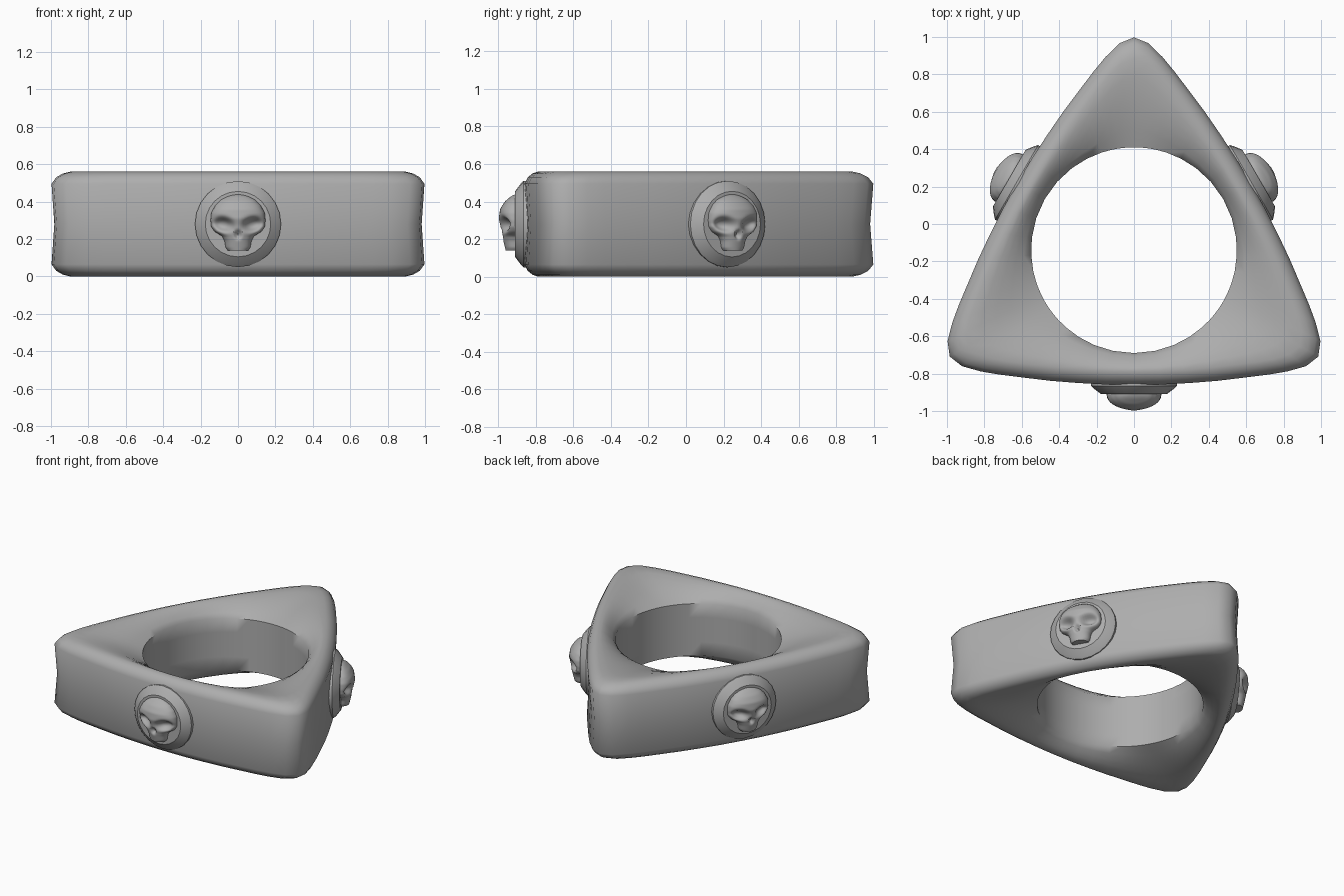
import bpy, bmesh, math
from mathutils import Matrix, Vector

if "Cube" in bpy.data.objects:
    bpy.data.objects.remove(bpy.data.objects["Cube"])

metal = bpy.data.materials.new("grey metal")
metal.diffuse_color = (0.42, 0.42, 0.42, 1)
metal.use_nodes = True
metal.node_tree.nodes["Principled BSDF"].inputs["Base Color"].default_value = metal.diffuse_color
CY, MID = -0.14, 0.28          # ring axis in y, half height


def finish(bm, name, angle=35):
    bmesh.ops.recalc_face_normals(bm, faces=bm.faces)
    me = bpy.data.meshes.new(name)
    bm.to_mesh(me)
    bm.free()
    me.materials.append(metal)
    ob = bpy.data.objects.new(name, me)
    bpy.context.collection.objects.link(ob)
    bpy.context.view_layer.objects.active = ob
    ob.select_set(True)
    bpy.ops.object.shade_smooth_by_angle(angle=math.radians(angle))
    ob.select_set(False)
    return ob


def interp(table, t):
    for (a, p), (b, q) in zip(table, table[1:]):
        if t <= b:
            return p + (q - p) * (t - a) / (b - a)
    return table[-1][1]


def bridge(bm, rows, closed):
    n = len(rows[0])
    for a, b in zip(rows, rows[1:]):
        for i in range(n if closed else n - 1):
            j = (i + 1) % n
            bm.faces.new((a[i], a[j], b[j], b[i]))


# Three-sided outline with bulging sides, relative to the ring axis
half = [(0.15, -.718), (0.3, -.71), (0.45, -.698), (0.6, -.68), (0.72, -.665),
        (0.82, -.648), (0.92, -.62)]
side = [(-x, y) for x, y in reversed(half)] + [(0, -.72)] + half + [(0.985, -.569)]
outline = []
for k in range(3):
    rot = Matrix.Rotation(k * 2 * math.pi / 3, 2)
    outline += [rot @ Vector(p) for p in side]

# Ring body: outer wall, rounded rims, dished faces and round finger hole
half_profile = [("s", 0.985, 0.0), ("s", 1.0, 0.215), ("s", 0.975, 0.25), ("s", 0.94, 0.27),
                ("s", 0.90, 0.28)]
half_profile += [("d", t, 0.28 - 0.09 * t ** 1.8) for t in (0.2, 0.4, 0.6, 0.8, 1.0)]
half_profile += [("d", 1.0, 0.09)]
profile = half_profile + [(m, v, -z) for m, v, z in reversed(half_profile[1:])]
bm = bmesh.new()
rows = []
for mode, v, z in profile:
    row = []
    for p in outline:
        if mode == "s":
            q = p * v
        else:
            q = (p * 0.90).lerp(p.normalized() * 0.55, v)
        row.append(bm.verts.new((q.x, q.y + CY, z + MID)))
    rows.append(row)
bridge(bm, rows + [rows[0]], True)
finish(bm, "ring_body", 50)

# Skull silhouette half width and relief depth by height
WIDTH = [(.14, .055), (.155, .066), (.19, .072), (.215, .085), (.24, .125), (.265, .143),
         (.30, .147), (.34, .143), (.38, .122), (.41, .092), (.43, .052), (.44, .005)]
DEPTH = [(.14, .055), (.20, .07), (.25, .08), (.31, .092), (.36, .085), (.40, .06),
         (.43, .025), (.44, .0)]


def dent(x, z, cx, cz, rx, rz):
    return math.exp(-(((x - cx) / rx) ** 2 + ((z - cz) / rz) ** 2) ** 1.5)


def skull(name, mat):
    bm = bmesh.new()
    rows = []
    for i in range(41):
        z = .14 + .30 * i / 40
        w, d = interp(WIDTH, z), interp(DEPTH, z)
        row = [bm.verts.new((w, -.74, z)), ]
        for k in range(33):
            a = math.pi * k / 32
            x = w * math.cos(a)
            out = d * max(math.sin(a), 0) ** 0.8
            cut = .05 * dent(abs(x), z - .12 * abs(x), .078, .27, .048, .034)
            cut += .025 * dent(x, z, 0, .225, .016, .022)
            row.append(bm.verts.new((x, -.765 - max(out - cut, 0), z)))
        row.append(bm.verts.new((-w, -.74, z)))
        rows.append(row)
    bridge(bm, rows, False)
    bm.faces.new(rows[0])
    bm.faces.new(rows[-1])
    bm.transform(mat)
    finish(bm, name, 50)


def bezel(name, mat):
    bm = bmesh.new()
    rows = []
    for r, y in ((.23, -.66), (.23, -.725), (.215, -.74), (.175, -.77)):
        rows.append([bm.verts.new((r * math.cos(i * math.pi / 12), y,
                                   MID + r * math.sin(i * math.pi / 12))) for i in range(24)])
    bridge(bm, rows, True)
    bm.faces.new(rows[0])
    bm.faces.new(rows[-1])
    bm.transform(mat)
    finish(bm, name)


# One skull medallion per side
for k, where in enumerate(("front", "right", "left")):
    m = Matrix.Translation((0, CY, 0)) @ Matrix.Rotation(k * 2 * math.pi / 3, 4, 'Z')
    bezel(where + "_medallion", m)
    skull(where + "_skull", m)
